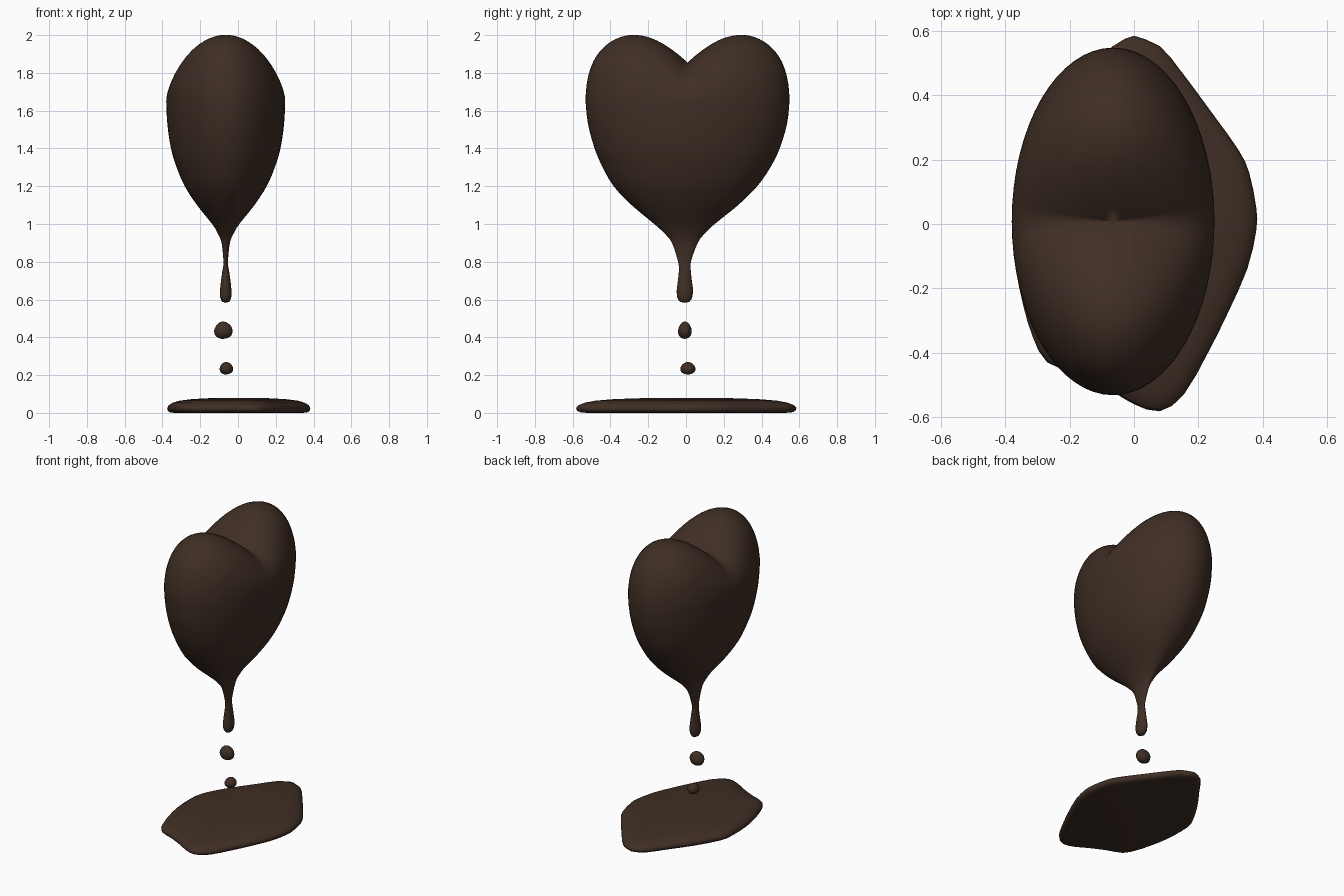
import bpy, bmesh
from math import sin, cos, pi, sqrt
from mathutils import Vector

if "Cube" in bpy.data.objects:
    bpy.data.objects.remove(bpy.data.objects["Cube"])

mat = bpy.data.materials.new("dark_chocolate")
mat.diffuse_color = (0.05, 0.028, 0.018, 1)
mat.use_nodes = True
mat.node_tree.nodes["Principled BSDF"].inputs["Base Color"].default_value = mat.diffuse_color


def loft(name, rings, top, bottom):
    """Skin a stack of equal-length closed rings (top to bottom), capped by points."""
    bm = bmesh.new()
    t, b = bm.verts.new(top), bm.verts.new(bottom)
    vs = [[bm.verts.new(p) for p in r] for r in rings]
    n = len(vs[0])
    for i in range(n):
        j = (i + 1) % n
        bm.faces.new((t, vs[0][i], vs[0][j]))
        bm.faces.new((b, vs[-1][j], vs[-1][i]))
        for u, v in zip(vs, vs[1:]):
            bm.faces.new((u[i], v[i], v[j], u[j]))
    bmesh.ops.recalc_face_normals(bm, faces=bm.faces)
    return finish(name, bm)


def finish(name, bm):
    for f in bm.faces:
        f.smooth = True
    me = bpy.data.meshes.new(name)
    bm.to_mesh(me)
    bm.free()
    me.materials.append(mat)
    ob = bpy.data.objects.new(name, me)
    bpy.context.collection.objects.link(ob)
    return ob


def spline(pts, steps):
    """Catmull-Rom through tuples of numbers."""
    p = [Vector(q) for q in pts]
    p = [p[0]] + p + [p[-1]]
    out = []
    for a, b, c, d in zip(p, p[1:], p[2:], p[3:]):
        for k in range(steps):
            t = k / steps
            out.append(0.5 * (2 * b + (c - a) * t + (2 * a - 5 * b + 4 * c - d) * t * t
                              + (3 * b - a - 3 * c + d) * t ** 3))
    return out + [p[-1]]


# Heart with a stretched drip: domed two-lobe top, elliptical sections below
N, CX, CY, ZEQ, A, B = 64, -0.065, 0.008, 1.65, 0.315, 0.54
angles = [2 * pi * i / N for i in range(N)]


def lobe(y):
    y = abs(y)
    return 0.205 + 0.5 * y - 0.2 * y * y + 0.1 * y ** 8


rings = []
for k in range(1, 20):
    r = sin(k / 20 * pi / 2)
    rings.append([(CX + A * r * cos(a), CY + B * r * sin(a),
                   ZEQ + sqrt(1 - r * r) * lobe(r * sin(a))) for a in angles])
# (z, half depth, half width, y centre)
sections = [(1.65, .315, .54, .008), (1.53, .309, .527, .008), (1.4, .29, .49, .006),
            (1.3, .26, .444, .003), (1.2, .217, .38, -.003), (1.1, .152, .282, -.006),
            (1.0, .072, .16, -.008), (.95, .042, .107, -.007), (.9, .022, .068, -.006),
            (.8, .012, .034, -.008), (.75, .018, .032, -.006), (.7, .025, .037, -.006),
            (.65, .03, .043, -.006), (.61, .029, .039, -.007), (.588, .019, .025, -.007)]
for z, a, b, c in [tuple(v) for v in spline(sections, 3)]:
    rings.append([(CX + a * cos(t), c + b * sin(t), z) for t in angles])
loft("dripping_heart", rings, (CX, CY, ZEQ + lobe(0)), (CX, -.007, .583))

# Falling droplets, slightly lumpy
for name, loc, size in [("upper_droplet", (-.078, -.006, .436), (.049, .036, .046)),
                        ("lower_droplet", (-.062, .01, .235), (.036, .04, .033))]:
    bm = bmesh.new()
    bmesh.ops.create_icosphere(bm, subdivisions=3, radius=1)
    for v in bm.verts:
        k = 1 + 0.05 * sin(3 * v.co.x + 2 * v.co.z) * cos(3 * v.co.y)
        v.co = Vector([loc[i] + v.co[i] * size[i] * k for i in range(3)])
    finish(name, bm)

# Puddle: irregular outline, rounded rim, nearly flat top
outline = [(0, .585), (.08, .553), (.15, .47), (.25, .335), (.325, .23), (.358, .16), (.38, .05),
           (.38, -.02), (.352, -.14), (.29, -.28), (.23, -.4), (.155, -.53), (.08, -.582),
           (0, -.56), (-.06, -.525), (-.17, -.47), (-.27, -.43), (-.315, -.35), (-.345, -.25),
           (-.37, -.12), (-.375, .02), (-.36, .12), (-.27, .28), (-.16, .43), (-.07, .55)]
edge = [tuple(v) for v in spline(outline + outline[:1], 2)][:-1]
rim = [(.35, .079), (.65, .073), (.82, .065), (.92, .054), (.98, .04), (1, .026), (.992, .012),
       (.96, .003), (.9, 0)]
loft("puddle", [[(x * s, y * s, z) for x, y in edge] for s, z in rim], (0, 0, .08), (0, 0, 0))
